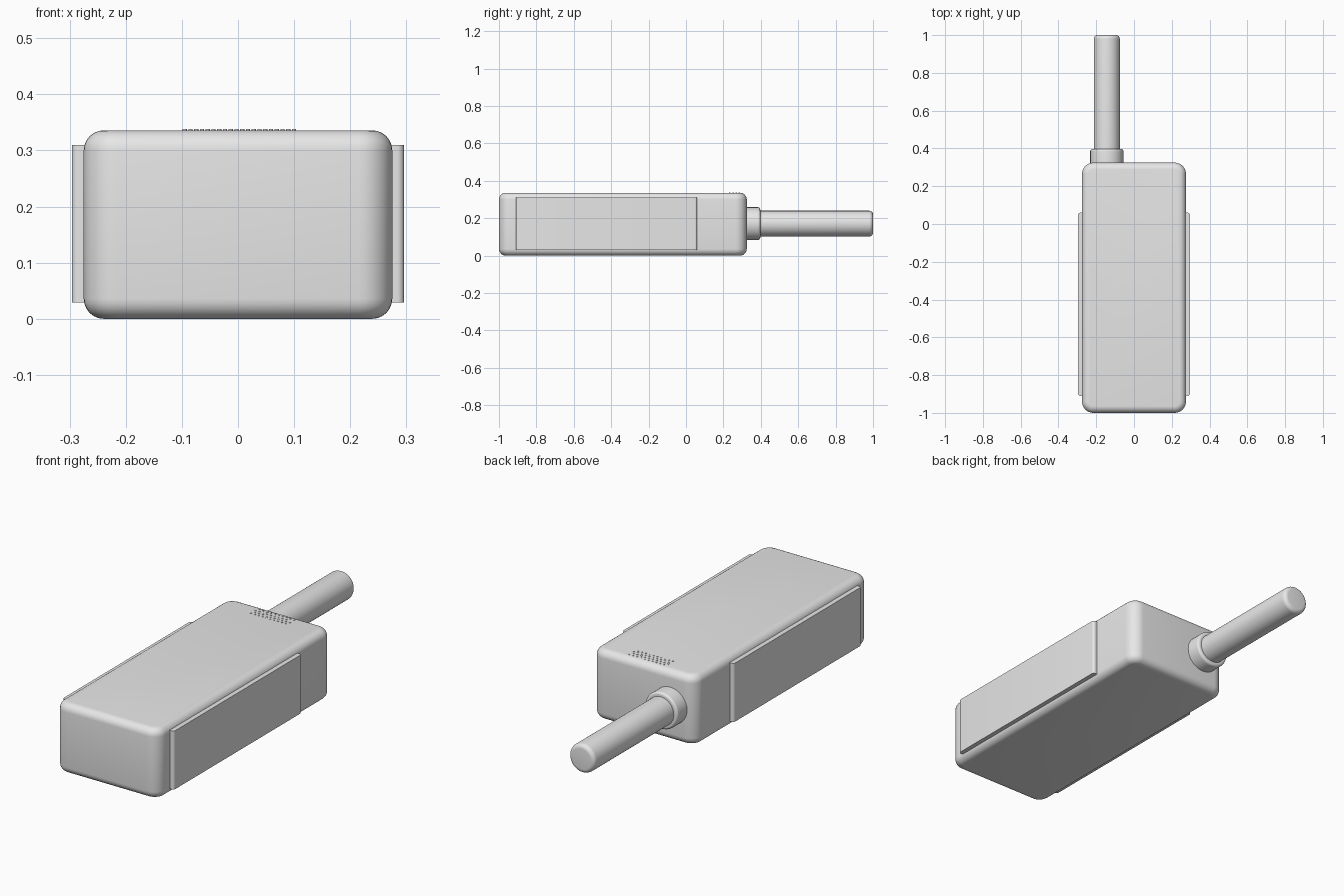
import bpy, bmesh, math
from mathutils import Matrix, Vector

if "Cube" in bpy.data.objects:
    bpy.data.objects.remove(bpy.data.objects["Cube"])

grey = bpy.data.materials.new("light grey")
grey.diffuse_color = (0.8, 0.8, 0.8, 1)
grey.use_nodes = True
grey.node_tree.nodes["Principled BSDF"].inputs["Base Color"].default_value = grey.diffuse_color


def finish(bm, name, angle=40):
    mesh = bpy.data.meshes.new(name)
    bmesh.ops.recalc_face_normals(bm, faces=bm.faces)
    bm.to_mesh(mesh)
    bm.free()
    obj = bpy.data.objects.new(name, mesh)
    bpy.context.collection.objects.link(obj)
    mesh.materials.append(grey)
    bpy.ops.object.select_all(action='DESELECT')
    obj.select_set(True)
    bpy.context.view_layer.objects.active = obj
    bpy.ops.object.shade_smooth_by_angle(angle=math.radians(angle))
    return obj


def box(lo, hi, upright, rim):
    """Box with rounded upright edges, then rounded top and bottom rims."""
    lo, hi = Vector(lo), Vector(hi)
    bm = bmesh.new()
    bmesh.ops.create_cube(bm, size=1, matrix=Matrix.Translation((lo + hi) / 2)
                          @ Matrix.Diagonal((*(hi - lo), 1)))
    edges = [e for e in bm.edges if abs(e.verts[0].co.z - e.verts[1].co.z) > 0.01]
    bmesh.ops.bevel(bm, geom=edges, offset=upright, segments=8,
                    affect='EDGES', profile=0.5)
    if rim:
        edges = [e for e in bm.edges if abs(e.verts[0].co.z - e.verts[1].co.z) < 1e-5]
        bmesh.ops.bevel(bm, geom=edges, offset=rim, segments=6,
                        affect='EDGES', profile=0.5)
    return bm


def lathe(name, profile, x, z, steps=48):
    """Spin (radius, y) points about an axis along y."""
    bm = bmesh.new()
    rings = []
    for r, y in profile:
        rings.append([bm.verts.new((x + r * math.cos(a), y, z + r * math.sin(a)))
                      for a in (2 * math.pi * i / steps for i in range(steps))])
    for a, b in zip(rings, rings[1:]):
        for i in range(steps):
            j = (i + 1) % steps
            bm.faces.new((a[i], a[j], b[j], b[i]))
    bm.faces.new(rings[0])
    bm.faces.new(rings[-1])
    return finish(bm, name)


def rounded_rod(name, radius, y0, y1, fillet, x, z):
    arc = [(radius - fillet + fillet * math.cos(t), y1 - fillet + fillet * math.sin(t))
           for t in (math.pi / 2 * i / 6 for i in range(7))]
    return lathe(name, [(radius, y0)] + arc, x, z)


# Main housing
finish(box((-0.275, -1, 0), (0.275, 0.325, 0.336), 0.06, 0.036), "housing")

# Side grip panels
for name, s in (("left_panel", -1), ("right_panel", 1)):
    xs = sorted((s * 0.26, s * 0.296))
    finish(box((xs[0], -0.91, 0.029), (xs[1], 0.06, 0.31), 0.012, 0), name)

# Cable and its strain relief collar
rounded_rod("collar", 0.088, 0.30, 0.397, 0.012, -0.144, 0.171)
rounded_rod("cable", 0.069, 0.32, 1.0, 0.02, -0.144, 0.171)

# Staggered field of tiny raised dots on the top
bm = bmesh.new()
for row in range(4):
    for col in range(10):
        x = -0.095 + col * 0.0205 + (row % 2) * 0.0103
        bmesh.ops.create_cone(bm, cap_ends=True, segments=10, radius1=0.004,
                              radius2=0.004, depth=0.004,
                              matrix=Matrix.Translation((x, 0.235 + row * 0.017, 0.336)))
finish(bm, "speaker_dots")
